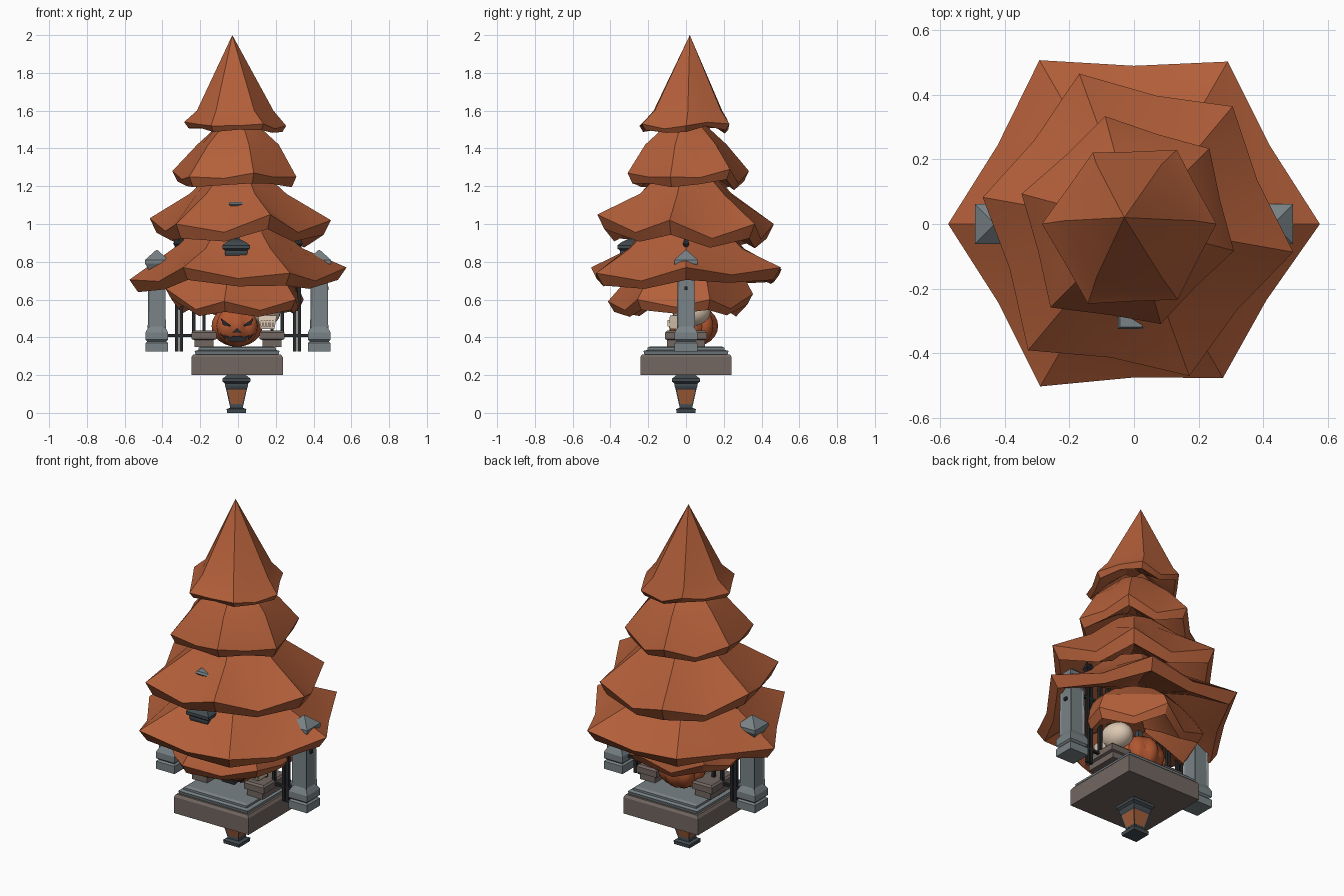
import bpy, bmesh, math, random
from mathutils import Vector, Matrix

if "Cube" in bpy.data.objects:
    bpy.data.objects.remove(bpy.data.objects["Cube"])
random.seed(4)

def mat(name, c):
    m = bpy.data.materials.new(name)
    m.diffuse_color = (*c, 1)
    m.use_nodes = True
    m.node_tree.nodes["Principled BSDF"].inputs["Base Color"].default_value = m.diffuse_color
    return m

LEAF = mat("autumn_orange", (0.45, 0.115, 0.042))
PUMP = mat("pumpkin_orange", (0.44, 0.095, 0.03))
STONE = mat("grey_stone", (0.19, 0.225, 0.24))
SLATE = mat("dark_slate", (0.055, 0.07, 0.08))
EARTH = mat("brown_stone", (0.17, 0.135, 0.12))
IRON = mat("black_iron", (0.02, 0.021, 0.024))
BONE = mat("bone", (0.72, 0.58, 0.45))
AMBER = mat("amber_glass", (0.36, 0.11, 0.04))

def finish(name, bm, mats, smooth=None):
    bmesh.ops.remove_doubles(bm, verts=bm.verts, dist=1e-5)
    bmesh.ops.recalc_face_normals(bm, faces=bm.faces)
    me = bpy.data.meshes.new(name)
    bm.to_mesh(me)
    bm.free()
    for m in mats:
        me.materials.append(m)
    ob = bpy.data.objects.new(name, me)
    bpy.context.collection.objects.link(ob)
    if smooth:
        bpy.ops.object.select_all(action='DESELECT')
        bpy.context.view_layer.objects.active = ob
        ob.select_set(True)
        bpy.ops.object.shade_smooth_by_angle(angle=math.radians(smooth))
    return ob

def skin(bm, rings, close=False):
    """Bridge a list of equal point rings; cap both ends, or join last to first."""
    vs = [[bm.verts.new(p) for p in r] for r in rings]
    n = len(vs[0])
    pairs = list(zip(vs, vs[1:])) + ([(vs[-1], vs[0])] if close else [])
    faces = [[bm.faces.new((a[i], a[(i + 1) % n], b[(i + 1) % n], b[i])) for i in range(n)]
             for a, b in pairs]
    if not close:
        bm.faces.new(vs[0])
        bm.faces.new(vs[-1])
    return faces

def loft(name, at, prof, mats, inset=None, wall=0.01, depth=0.0):
    """Stack of rectangles (z, half x, half y); one band may get inset panels."""
    bm = bmesh.new()
    rings = [[(at[0] + sx * hx, at[1] + sy * hy, at[2] + z)
              for sx, sy in ((-1, -1), (1, -1), (1, 1), (-1, 1))] for z, hx, hy in prof]
    bands = skin(bm, rings)
    if inset is not None:
        bmesh.ops.recalc_face_normals(bm, faces=bm.faces)
        bmesh.ops.inset_individual(bm, faces=bands[inset], thickness=wall, depth=depth)
        if len(mats) > 1:
            for f in bands[inset]:
                f.material_index = 1
    return finish(name, bm, mats)

def sq(*pairs):
    return [(z, h, h) for z, h in pairs]

def box(name, c, s, m):
    return loft(name, c, [(-s[2] / 2, s[0] / 2, s[1] / 2), (s[2] / 2, s[0] / 2, s[1] / 2)], [m])

def plate(name, pts, y, m):
    """Thin front-facing polygon in the xz plane."""
    bm = bmesh.new()
    skin(bm, [[(x, y, z) for x, z in pts], [(x, y + 0.008, z) for x, z in pts]])
    return finish(name, bm, [m])

# ---- tree: folded six-pointed tiers, each a shell with a rim and hollow underside
def tier(name, top, shoulder, rot, rads, zs, mid, mid_z, drop, off=(0, 0)):
    def ring(fn):
        out = []
        for i in range(12):
            r, z, o = fn(i)
            a = math.radians(rot + 30 * i)
            out.append((r * math.cos(a) + off[0] * o, r * math.sin(a) + off[1] * o, z))
        return out
    rim = []
    for i in range(12):
        k = i // 2
        if i % 2 == 0:
            rim.append((rads[k], zs[k]))
        else:
            rim.append((mid * (rads[k] + rads[(k + 1) % 6]) / 2, mid_z + random.uniform(-0.025, 0.025)))
    rings = [ring(lambda i: (top[1], top[0], 1)),
             ring(lambda i: (shoulder[1] * (1.04 if i % 2 == 0 else 0.93), shoulder[0], 0.5)),
             ring(lambda i: (rim[i][0], rim[i][1], 0)),
             ring(lambda i: (rim[i][0] * 0.92, rim[i][1] - drop * (1.1 if i % 2 == 0 else 0.7), 0)),
             ring(lambda i: (rim[i][0] * 0.55, rim[i][1] + 0.035, 0)),
             ring(lambda i: (rim[i][0] * 0.2, rim[i][1] + 0.09, 0))]
    bm = bmesh.new()
    skin(bm, rings)
    return finish(name, bm, [LEAF], 25)

tier("tree_skirt", (0.80, 0.2), (0.70, 0.31), 20, (0.37, 0.36, 0.37, 0.41, 0.42, 0.40),
     (0.60, 0.63, 0.62, 0.66, 0.59, 0.60), 0.84, 0.565, 0.05)
tier("tree_tier_1", (1.0, 0.2), (0.87, 0.33), 0, (0.575, 0.58, 0.585, 0.575, 0.58, 0.55),
     (0.77, 0.77, 0.76, 0.705, 0.77, 0.74), 0.84, 0.71, 0.06)
tier("tree_tier_2", (1.26, 0.15), (1.16, 0.25), -10, (0.50, 0.475, 0.495, 0.475, 0.51, 0.50),
     (1.02, 1.0, 1.0, 1.03, 1.0, 1.05), 0.83, 0.94, 0.07)
tier("tree_tier_3", (1.53, 0.1), (1.42, 0.215), -15, (0.32, 0.33, 0.345, 0.36, 0.365, 0.32),
     (1.25, 1.29, 1.28, 1.28, 1.25, 1.27), 0.85, 1.23, 0.05)
tier("tree_top", (2.0, 0.0), (1.6, 0.195), 0, (0.255, 0.265, 0.255, 0.285, 0.285, 0.27),
     (1.52, 1.53, 1.55, 1.54, 1.52, 1.53), 0.86, 1.52, 0.03, (-0.03, 0.02))

# ---- base block and stepped grave slab
loft("base_block", (-0.005, 0, 0), sq((0.2, 0.242), (0.295, 0.242), (0.31, 0.232)), [EARTH])
loft("grave_slab", (-0.005, 0, 0), sq((0.308, 0.22), (0.328, 0.225), (0.333, 0.205),
     (0.345, 0.205), (0.352, 0.19)), [STONE])

# ---- lanterns: one under the base, one tucked in the branches
def lantern(name, at):
    loft(name + "_foot", at, sq((0, 0.05), (0.02, 0.052), (0.027, 0.035), (0.04, 0.035)), [SLATE])
    loft(name + "_body", at, sq((0.04, 0.036), (0.13, 0.056)), [SLATE, AMBER], 0, 0.009, -0.003)
    loft(name + "_roof", at, sq((0.13, 0.056), (0.142, 0.06), (0.155, 0.06), (0.165, 0.073),
         (0.182, 0.073), (0.2, 0.05), (0.215, 0.018), (0.235, 0.018), (0.26, 0.004)), [SLATE])

lantern("lower_lantern", (-0.008, 0, 0))
lantern("branch_lantern", (-0.01, -0.29, 0.705))
loft("branch_stone", (-0.01, -0.285, 1.095), sq((0, 0.03), (0.01, 0.04), (0.022, 0.034)), [STONE])

# ---- pillars, pedestals and fence on both sides
for s, side in ((-1, "left"), (1, "right")):
    px = s * 0.43
    loft(side + "_pillar", (px, 0, 0), sq((0.325, 0.06), (0.37, 0.06), (0.378, 0.05), (0.388, 0.06),
         (0.425, 0.06), (0.447, 0.048), (0.73, 0.045), (0.76, 0.04)), [STONE], 5, 0.014, -0.006)
    loft(side + "_pillar_cap", (px, 0, 0), sq((0.755, 0.042), (0.79, 0.062), (0.81, 0.062),
         (0.862, 0.004)), [STONE])
    box(side + "_pillar_stud", (px + s * 0.044, 0, 0.66), (0.012, 0.018, 0.018), IRON)
    loft(side + "_pedestal", (s * 0.18, 0, 0), [(0.35, 0.05, 0.1), (0.385, 0.05, 0.1),
         (0.39, 0.065, 0.11), (0.425, 0.065, 0.11), (0.435, 0.055, 0.1)], [EARTH])
    for z in (0.41, 0.72):
        box(side + "_fence_rail", (s * 0.29, 0, z), (0.26, 0.016, 0.014), IRON)
    for x, low in ((0.325, 0.325), (0.3, 0.325), (0.235, 0.4), (0.18, 0.4)):
        loft(side + "_fence_bar", (s * x, 0, 0), sq((low, 0.009), (0.86, 0.009), (0.875, 0.006),
             (0.895, 0.018), (0.94, 0.002)), [IRON])

# ---- ribbed pumpkin with a carved face
def ball(name, c, r, segs, rings, m, lobes=0):
    bm = bmesh.new()
    bmesh.ops.create_uvsphere(bm, u_segments=segs, v_segments=rings, radius=1)
    for v in bm.verts:
        a = math.atan2(v.co.y, v.co.x)
        k = 1 - 0.12 * (1 - abs(math.cos(lobes * a / 2))) if lobes else 1
        v.co = Vector((c[0] + v.co.x * r[0] * k, c[1] + v.co.y * r[1] * k, c[2] + v.co.z * r[2]))
    return finish(name, bm, [m], 35)

ball("pumpkin", (-0.005, 0.04, 0.46), (0.135, 0.13, 0.11), 32, 12, PUMP, 8)
loft("pumpkin_stem", (0, 0.04, 0.555), sq((0, 0.022), (0.02, 0.014), (0.06, 0.014)), [SLATE])
for s in (-1, 1):
    plate("pumpkin_eye", [(s * 0.02 - 0.005, 0.455), (s * 0.075 - 0.005, 0.465),
          (s * 0.085 - 0.005, 0.5)], -0.078, IRON)
    plate("pumpkin_cheek", [(s * 0.06 - 0.005, 0.4), (s * 0.09 - 0.005, 0.42),
          (s * 0.06 - 0.005, 0.385)], -0.06, IRON)
plate("pumpkin_nose", [(-0.03, 0.425), (0.02, 0.425), (-0.005, 0.45)], -0.088, IRON)
plate("pumpkin_mouth", [(-0.075, 0.415), (-0.04, 0.4), (-0.02, 0.408), (0.01, 0.408), (0.03, 0.4),
      (0.065, 0.415), (0.035, 0.378), (-0.045, 0.378)], -0.083, IRON)

# ---- skull on the right pedestal
ball("skull", (0.145, 0.03, 0.535), (0.08, 0.1, 0.075), 20, 12, BONE)
loft("skull_jaw", (0.155, -0.045, 0.445), [(0, 0.038, 0.04), (0.04, 0.045, 0.045), (0.07, 0.05, 0.04)], [BONE])
for i in range(5):
    box("skull_tooth", (0.125 + 0.015 * i, -0.09, 0.475), (0.011, 0.014, 0.035), BONE)
for x in (0.125, 0.18):
    plate("skull_socket", [(x - 0.018, 0.525), (x + 0.018, 0.525), (x + 0.014, 0.555),
          (x - 0.014, 0.555)], -0.068, IRON)
